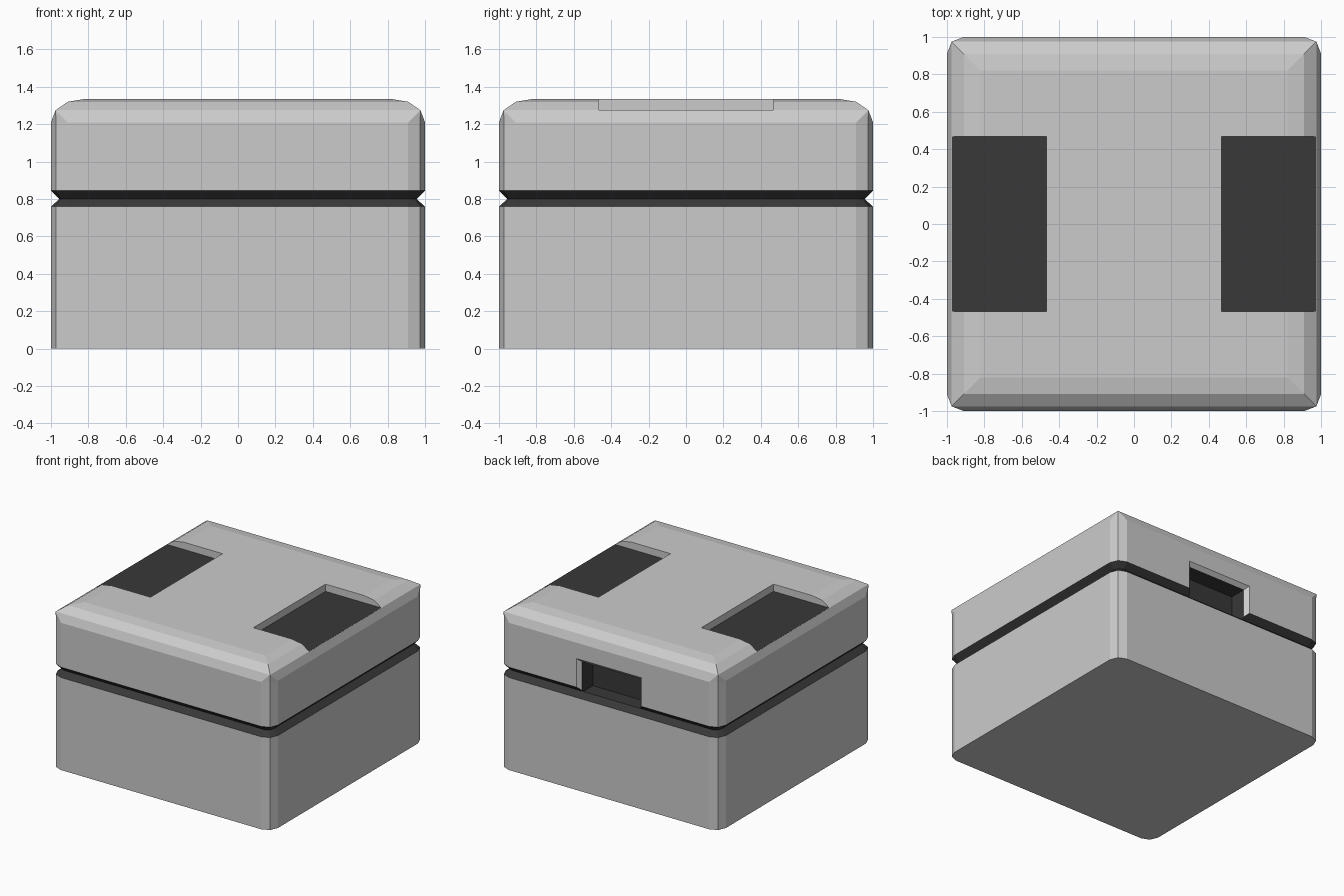
import bpy, bmesh

if "Cube" in bpy.data.objects:
    bpy.data.objects.remove(bpy.data.objects["Cube"])

dark = bpy.data.materials.new("dark_trim")
dark.diffuse_color = (0.04, 0.04, 0.04, 1)
dark.use_nodes = True
dark.node_tree.nodes["Principled BSDF"].inputs["Base Color"].default_value = dark.diffuse_color
grey = bpy.data.materials.new("grey_body")


def ring(h, r, z):
    """Square of half-width h with two-segment rounded corners of radius r."""
    c, k = h - r, h - r + r * 0.7071
    pts = []
    x, y = 1, 1
    corner = [(h, c), (k, k), (c, h)]
    for _ in range(4):
        # quarter turns of one corner: (a, b) -> x*a..., rotated each step
        pts += [(a, b, z) for a, b in corner]
        corner = [(-b, a) for a, b in corner]
    return pts


def loft(name, rings):
    """Closed solid skinned through rings of equal point count."""
    bm = bmesh.new()
    rows = [[bm.verts.new(p) for p in r] for r in rings]
    n = len(rows[0])
    for lo, hi in zip(rows, rows[1:]):
        for i in range(n):
            j = (i + 1) % n
            bm.faces.new((lo[i], lo[j], hi[j], hi[i]))
    bm.faces.new(rows[0][::-1])
    bm.faces.new(rows[-1])
    bmesh.ops.remove_doubles(bm, verts=bm.verts[:], dist=0.0005)
    bmesh.ops.recalc_face_normals(bm, faces=bm.faces[:])
    mesh = bpy.data.meshes.new(name)
    bm.to_mesh(mesh)
    bm.free()
    ob = bpy.data.objects.new(name, mesh)
    bpy.context.collection.objects.link(ob)
    return ob


def cut(target, cutter):
    """Subtract the cutter and delete it."""
    bpy.context.view_layer.objects.active = target
    mod = target.modifiers.new("cut", 'BOOLEAN')
    mod.operation, mod.solver, mod.object = 'DIFFERENCE', 'EXACT', cutter
    bpy.ops.object.modifier_apply(modifier=mod.name)
    bpy.data.objects.remove(cutter)


def paint(ob, is_dark):
    """Grey everywhere, dark on faces picked by centre and normal."""
    ob.data.materials.clear()
    ob.data.materials.append(grey)
    ob.data.materials.append(dark)
    for f in ob.data.polygons:
        f.material_index = int(is_dark(f.center, f.normal))


grey.diffuse_color = (0.8, 0.8, 0.8, 1)
grey.use_nodes = True
grey.node_tree.nodes["Principled BSDF"].inputs["Base Color"].default_value = grey.diffuse_color

# Lower body, tapering into the dark groove
base = loft("base", [ring(1, 0.09, 0), ring(1, 0.09, 0.76), ring(0.955, 0.045, 0.80)])
paint(base, lambda c, n: c.z > 0.7)

# Lid with a bevelled top edge
lid = loft("lid", [ring(0.955, 0.045, 0.80), ring(1, 0.09, 0.845), ring(1, 0.09, 1.21),
                   ring(0.975, 0, 1.275), ring(0.91, 0, 1.32), ring(0.82, 0, 1.335)])

# Two open-sided pockets in the lid top
for s in (-1, 1):
    x0, x1, w = s * 0.468, s * 1.2, 0.468
    cut(lid, loft("pocket_cutter", [[(x0, -w, z), (x1, -w, z), (x1, w, z), (x0, w, z)]
                                    for z in (1.2755, 1.5)]))

# Chamfered catch opening at the back of the lid
cut(lid, loft("catch_cutter", [[(-w, y, 0.7), (w, y, 0.7), (w, y, t), (-w, y, t)]
                               for y, w, t in ((0.83, 0.265, 1.05), (0.97, 0.265, 1.05),
                                               (1.03, 0.325, 1.11))]))


def lid_dark(c, n):
    groove = c.z < 0.845 and n.z < -0.3
    pocket_floor = n.z > 0.99 and c.z < 1.3
    catch = abs(c.x) < 0.27 and 0.82 < c.y < 0.968 and 0.8 < c.z < 1.06
    return groove or pocket_floor or catch


paint(lid, lid_dark)
